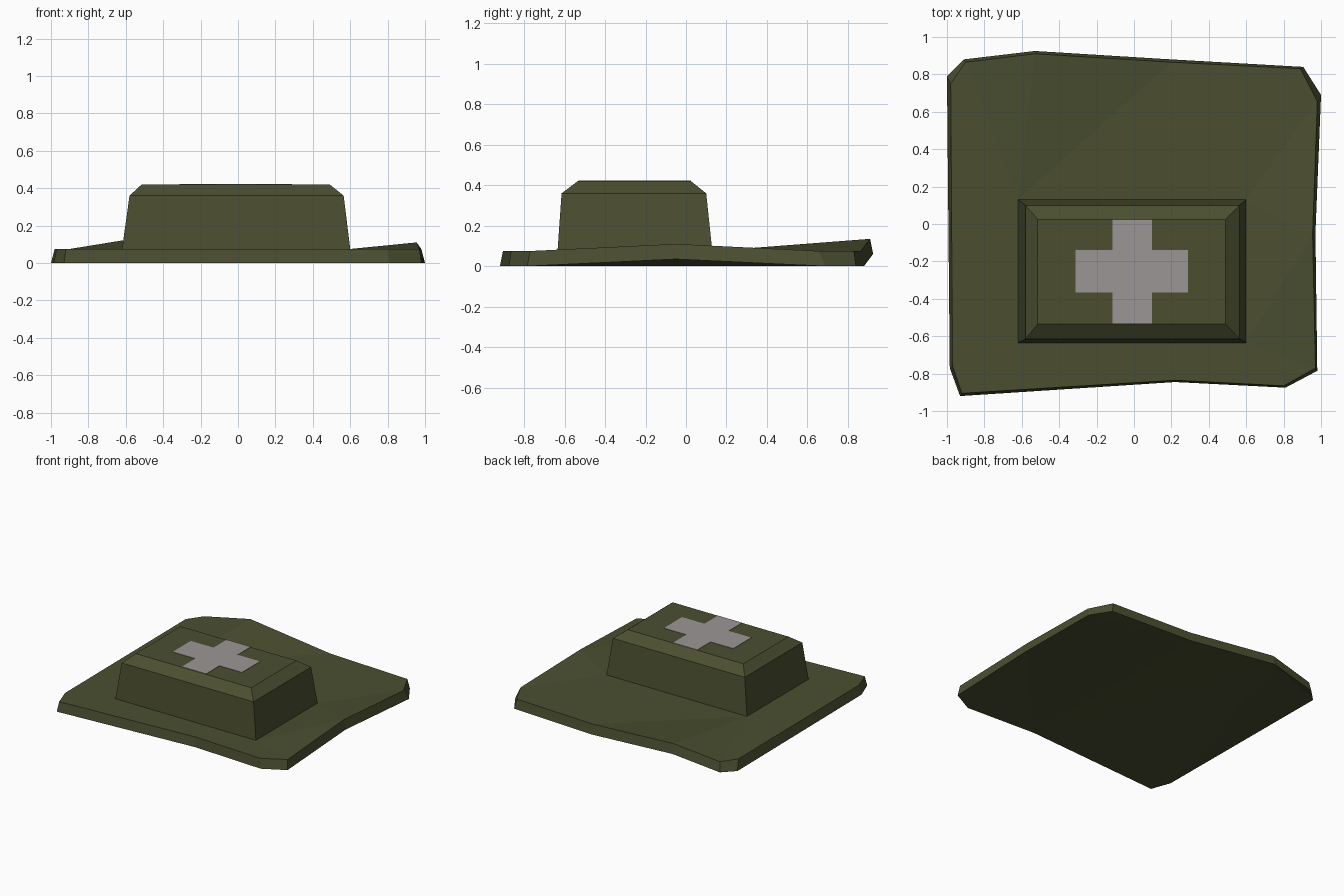
import bpy, bmesh

if "Cube" in bpy.data.objects:
    bpy.data.objects.remove(bpy.data.objects["Cube"])


def material(name, rgb):
    m = bpy.data.materials.new(name)
    m.diffuse_color = (*rgb, 1.0)
    m.use_nodes = True
    m.node_tree.nodes["Principled BSDF"].inputs["Base Color"].default_value = m.diffuse_color
    return m


def make_object(name, bm, mat):
    bmesh.ops.recalc_face_normals(bm, faces=bm.faces)
    mesh = bpy.data.meshes.new(name)
    bm.to_mesh(mesh)
    bm.free()
    mesh.materials.append(mat)
    ob = bpy.data.objects.new(name, mesh)
    bpy.context.collection.objects.link(ob)
    return ob


def ring(bm, pts):
    return [bm.verts.new(p) for p in pts]


def bridge(bm, a, b):
    n = len(a)
    for i in range(n):
        j = (i + 1) % n
        bm.faces.new((a[i], a[j], b[j], b[i]))


def rect(x0, x1, y0, y1, z):
    return [(x0, y1, z), (x1, y1, z), (x1, y0, z), (x0, y0, z)]


olive = material("olive cloth", (0.070, 0.078, 0.030))
grey = material("pale grey", (0.33, 0.305, 0.30))

# Backing cloth: clockwise outlines, two points lifted off the ground
outer = [(-1, .79), (-.91, .88), (-.53, .925), (.2, .88), (.905, .84), (1, .69),
         (.97, -.05), (.98, -.785), (.81, -.875), (.22, -.845), (-.93, -.92), (-.985, -.77)]
inner = [(-.98, .75), (-.90, .865), (-.53, .91), (.2, .865), (.89, .83), (.98, .655),
         (.955, -.05), (.97, -.77), (.8, -.865), (.22, -.835), (-.92, -.905), (-.97, -.76)]
lift = {2: 0.06, 6: 0.035}
THICK = 0.075
bm = bmesh.new()
low = ring(bm, [(x, y, lift.get(i, 0)) for i, (x, y) in enumerate(outer)])
top = ring(bm, [(x, y, THICK + lift.get(i, 0)) for i, (x, y) in enumerate(inner)])
bridge(bm, low, top)
under = bm.faces.new(low)
# Top surface: each box corner fans out to a run of rim points
base = ring(bm, rect(-.62, .6, -.635, .13, THICK))
runs = [(-1, 3), (3, 6), (6, 9), (9, 11)]
for k, (s, e) in enumerate(runs):
    for i in range(s, e):
        bm.faces.new((base[k], top[i % 12], top[(i + 1) % 12]))
    bm.faces.new((base[k], top[e], base[(k + 1) % 4]))
bm.faces.new(base)
bmesh.ops.triangulate(bm, faces=[under])
make_object("backing_cloth", bm, olive)

# Pouch: tapered box with a chamfered lid
bm = bmesh.new()
levels = [ring(bm, rect(*r)) for r in (
    (-.62, .6, -.635, .13, THICK),
    (-.58, .565, -.615, .10, .36),
    (-.515, .49, -.535, .025, .42))]
for a, b in zip(levels, levels[1:]):
    bridge(bm, a, b)
bm.faces.new(levels[-1])
make_object("pouch", bm, olive)

# Cross plate on the lid
x0, x1, x2, x3 = -.312, -.115, .095, .29
y0, y1, y2, y3 = -.532, -.365, -.14, .025
cross = [(x1, y0), (x2, y0), (x2, y1), (x3, y1), (x3, y2), (x2, y2),
         (x2, y3), (x1, y3), (x1, y2), (x0, y2), (x0, y1), (x1, y1)]
bm = bmesh.new()
a = ring(bm, [(x, y, .419) for x, y in cross])
b = ring(bm, [(x, y, .423) for x, y in cross])
bridge(bm, a, b)
bm.faces.new(a)
bm.faces.new(b)
make_object("cross_plate", bm, grey)
